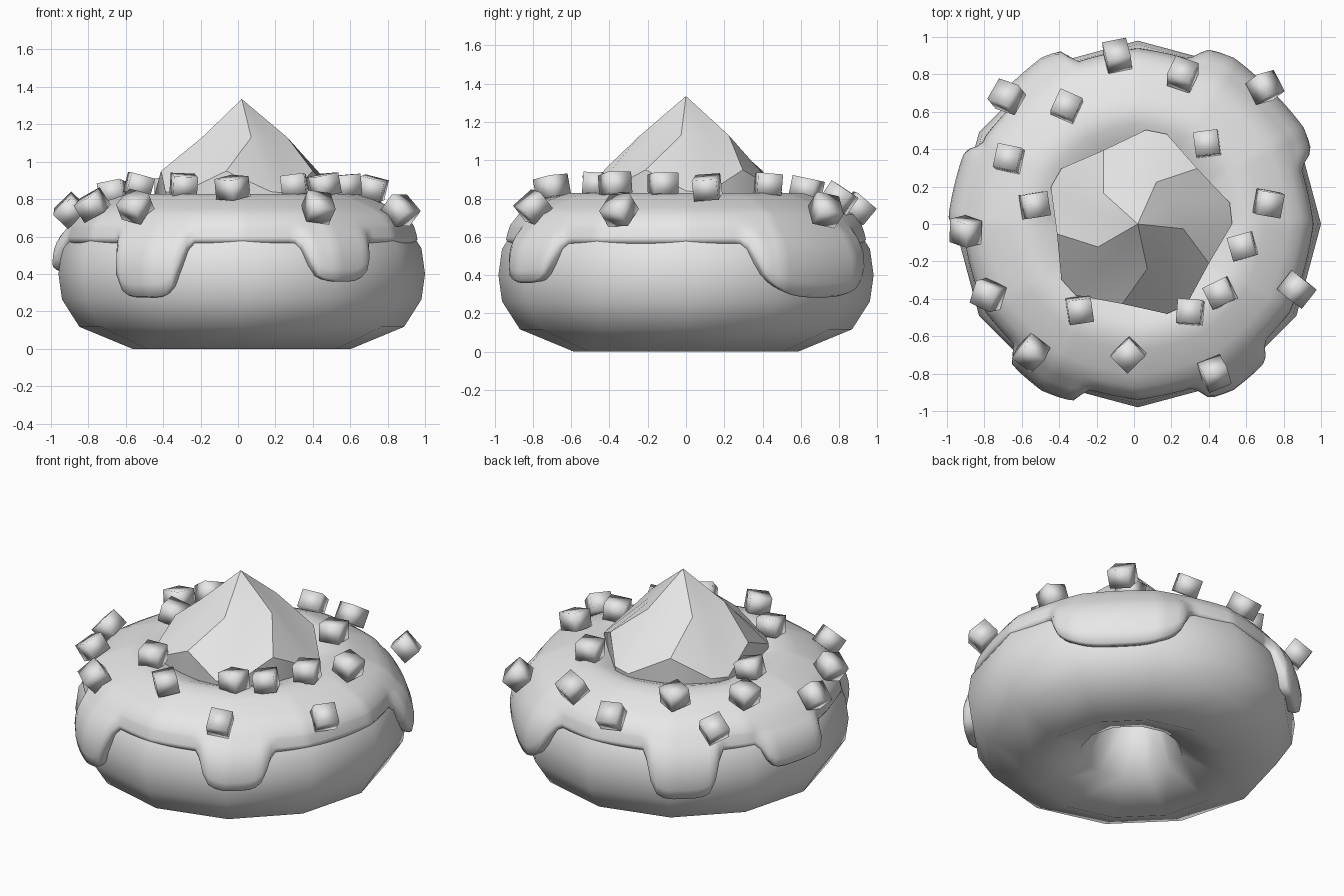
import bpy, bmesh, random
from math import sin, cos, asin, radians, pi, hypot, sqrt, atan2
from mathutils import Vector, Matrix

random.seed(4)
cube = bpy.data.objects.get("Cube")
if cube:
    bpy.data.objects.remove(cube, do_unlink=True)

grey = bpy.data.materials.new("light_grey")
grey.use_nodes = True
grey.diffuse_color = (0.8, 0.8, 0.8, 1)
grey.node_tree.nodes["Principled BSDF"].inputs["Base Color"].default_value = (0.8, 0.8, 0.8, 1)

CX, RING, MID_Z = 0.02, 0.585, 0.4     # ring centre, ring radius, height of its middle


def finish(name, bm, angle):
    bmesh.ops.recalc_face_normals(bm, faces=bm.faces)
    mesh = bpy.data.meshes.new(name)
    bm.to_mesh(mesh)
    bm.free()
    mesh.materials.append(grey)
    ob = bpy.data.objects.new(name, mesh)
    bpy.context.collection.objects.link(ob)
    bpy.ops.object.select_all(action='DESELECT')
    ob.select_set(True)
    bpy.context.view_layer.objects.active = ob
    bpy.ops.object.shade_smooth_by_angle(angle=radians(angle), keep_sharp_edges=True)


def bridge(bm, rings):
    for a, b in zip(rings, rings[1:]):
        n = len(a)
        for i in range(n):
            bm.faces.new((a[i], a[(i + 1) % n], b[(i + 1) % n], b[i]))


def on_ring(theta, phi, rho, facet=1.0):
    r = (RING + rho * cos(phi)) * facet
    return Vector((CX + r * cos(theta), r * sin(theta), MID_Z + rho * sin(phi)))


# Dough: coarse smooth ring with a rounder outer side
bm = bmesh.new()
rings = [[bm.verts.new(on_ring(i * pi / 6, radians(phi), 0.395 if phi == 0 else 0.4))
          for i in range(12)] for phi in (0, 20, 45, 90, 135, 180, 225, 270, 315, 340)]
bridge(bm, rings + rings[:1])
finish("dough_ring", bm, 180)

# Icing: shell over the upper ring whose lower edge falls into drips
# centre angle, half width, lowest height, roundness
DRIPS = [(45.5, 25, 0.29, 3), (125, 13, 0.3, 5), (168, 14, 0.43, 5),
         (238.5, 12.5, 0.28, 5), (302.5, 12.5, 0.37, 4)]
RIM_Z = 0.585


def raw_height(deg):
    z = RIM_Z
    for c, half, low, power in DRIPS:
        u = abs((deg - c + 180) % 360 - 180) / half
        if u < 1:
            z -= (z - low) * sqrt(1 - u ** power)
    return z


def edge_height(deg):
    return (raw_height(deg - 2) + 2 * raw_height(deg) + raw_height(deg + 2)) / 4


def polygon(angle, step):
    half = step / 2
    return cos(half) / cos(angle % step - half)


SEGS, ROWS, COAT = 180, 12, 0.435
bm = bmesh.new()
columns = []
for i in range(SEGS):
    theta = 2 * pi * i / SEGS
    facet = (polygon(theta, pi / 6) + 1) / 2
    z = edge_height(360 * i / SEGS)
    drip = min(1, (RIM_Z - z) / 0.14)
    edge_rho = 0.4 + 0.035 * drip
    end = asin((z - MID_Z) / edge_rho)
    inner, turn = radians(155), radians(38)
    col = []
    for k in range(ROWS):
        phi = inner + (turn - inner) * k / ROWS
        col.append(on_ring(theta, phi, COAT * (1 + 2 * polygon(phi, pi / 4)) / 3, facet))
    start_rho = COAT * (1 + 2 * polygon(turn, pi / 4)) / 3
    for k in range(7):
        t = k / 6
        rho = start_rho + (edge_rho - start_rho) * t + 0.015 * drip * sin(pi * t)
        col.append(on_ring(theta, turn + (end - turn) * t, rho, facet))
    # rounded lip turned back into the dough
    for drop, rho in ((0.03, edge_rho - 0.02), (0.02, 0.35)):
        col.append(on_ring(theta, end - drop, rho, facet))
    columns.append([bm.verts.new(p) for p in col])
bridge(bm, [list(row) for row in zip(*columns)])
finish("icing", bm, 60)

# Cream: twisted five-sided peak, each ribbon ending in a blunt tip over a short skirt
CHORD = 0.245 * cos(pi / 5) / cos(radians(9))
# ridge angle, ridge radius and height, offsets of the two tip points, their radius and heights
LEVELS = [(66, 0.245, 1.13, (27, 45), CHORD, (1.13, 1.13)),
          (43, 0.435, 0.95, (29, 42), 0.505, (0.84, 0.83)),
          (43, 0.43, 0.76, (29, 42), 0.495, (0.76, 0.76))]
bm = bmesh.new()
rings = []
for start, ridge_r, ridge_z, offsets, tip_r, tip_z in LEVELS:
    ring = []
    for lobe in range(5):
        for offset, r, z in zip((0, *offsets), (ridge_r, tip_r, tip_r), (ridge_z, *tip_z)):
            a = radians(start + 72 * lobe + offset)
            ring.append(bm.verts.new((CX + r * cos(a), r * sin(a), z)))
    rings.append(ring)
bridge(bm, rings)
apex = bm.verts.new((CX, 0, 1.335))
for i in range(15):
    bm.faces.new((apex, rings[0][i], rings[0][(i + 1) % 15]))
bm.faces.new(rings[-1])
for i in range(0, 15, 3):
    ridge = [apex, rings[0][i], rings[1][i], rings[1][i - 1]]
    for a, b in zip(ridge, ridge[1:]):
        bm.edges.get((a, b)).smooth = False
finish("cream_peak", bm, 45)

# Sprinkles: small soft blocks seated on the icing
SPOTS = [(-.68, .68), (-.36, .63), (-.09, .9), (.26, .8), (.7, .73), (.39, .43), (-.67, .35),
         (-.53, .1), (-.9, -.04), (.72, .11), (.58, -.12), (.46, -.37), (.87, -.35),
         (.3, -.47), (-.78, -.38), (-.29, -.46), (-.55, -.69), (-.03, -.7), (.43, -.8)]
for x, y in SPOTS:
    theta, r = atan2(y, x - CX), hypot(x - CX, y)
    out = r - RING
    up = max(0.34, sqrt(0.475 ** 2 - out ** 2))
    normal = Vector((out * cos(theta), out * sin(theta), up)).normalized()
    turn = normal.to_track_quat('Z', 'Y').to_matrix().to_4x4()
    spin = Matrix.Rotation(random.uniform(0, pi / 2), 4, 'Z')
    tilt = Matrix.Rotation(random.uniform(-0.25, 0.25), 4, 'X')
    bm = bmesh.new()
    bmesh.ops.create_cube(bm, size=0.13)
    bm.transform(Matrix.Translation((x, y, MID_Z + up)) @ turn @ spin @ tilt
                 @ Matrix.Diagonal((1, 1, 0.85, 1)))
    finish("sprinkle", bm, 180)
